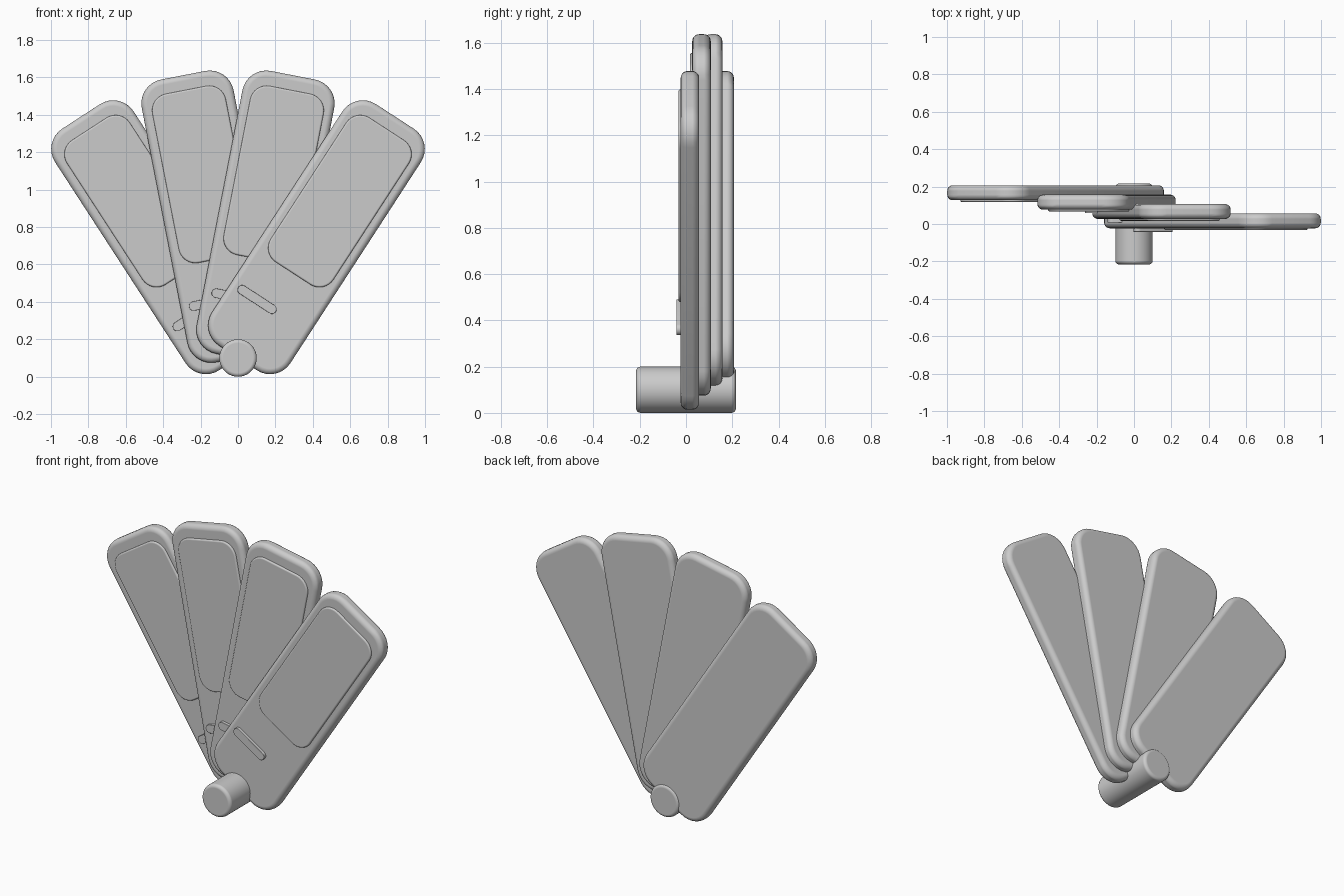
import bpy, bmesh, math
from mathutils import Matrix

if "Cube" in bpy.data.objects:
    bpy.data.objects.remove(bpy.data.objects["Cube"])

PIVOT_Z = 0.1
ANGLES = (33, 11, -11, -33)      # front blade to back blade
FRONT_Y, STEP = -0.023, 0.05


def outline(x0, x1, z0, z1, r, seg=8):
    """Rounded rectangle as a list of (x, z) points."""
    pts = []
    corners = ((x1 - r, z1 - r, 0), (x0 + r, z1 - r, 90),
               (x0 + r, z0 + r, 180), (x1 - r, z0 + r, 270))
    for cx, cz, start in corners:
        for i in range(seg + 1):
            a = math.radians(start + 90 * i / seg)
            pts.append((cx + r * math.cos(a), cz + r * math.sin(a)))
    return pts


def finish(name, bm, bevel):
    bmesh.ops.remove_doubles(bm, verts=bm.verts, dist=1e-4)
    bmesh.ops.recalc_face_normals(bm, faces=bm.faces)
    mesh = bpy.data.meshes.new(name)
    for f in bm.faces:
        f.smooth = True
    bm.to_mesh(mesh)
    bm.free()
    ob = bpy.data.objects.new(name, mesh)
    bpy.context.collection.objects.link(ob)
    mod = ob.modifiers.new("rounded_rim", 'BEVEL')
    mod.width = bevel
    mod.segments = 5
    mod.limit_method = 'ANGLE'
    mod.angle_limit = math.radians(60)
    mod.harden_normals = True
    return ob


def plate(name, rect, r, y0, y1, bevel, angle):
    """Rounded slab between y0 and y1, swung around the pivot."""
    bm = bmesh.new()
    face = bm.faces.new([bm.verts.new((x, y0, z)) for x, z in outline(*rect, r)])
    ext = bmesh.ops.extrude_face_region(bm, geom=[face], use_keep_orig=True)
    verts = [g for g in ext["geom"] if isinstance(g, bmesh.types.BMVert)]
    bmesh.ops.translate(bm, verts=verts, vec=(0, y1 - y0, 0))
    ob = finish(name, bm, bevel)
    ob.location.z = PIVOT_Z
    ob.rotation_euler.y = math.radians(angle)
    return ob


# fanned blades, each with a raised panel and a small bar
for i, angle in enumerate(ANGLES):
    y = FRONT_Y + STEP * i
    plate(f"blade_{i + 1}", (-0.25, 0.25, 0.0, 1.54), 0.13, y, y + 0.08, 0.03, angle)
    plate(f"panel_{i + 1}", (-0.2, 0.2, 0.54, 1.46), 0.09, y - 0.01, y + 0.02, 0.01, angle)
    plate(f"bar_{i + 1}", (-0.205, 0.035, 0.293, 0.343), 0.0249, y - 0.019, y + 0.02, 0.01, angle)

# pivot pin through all blades
bm = bmesh.new()
bmesh.ops.create_cone(bm, cap_ends=True, segments=48, radius1=0.1, radius2=0.1, depth=0.432,
                      matrix=Matrix.Translation((0, 0, PIVOT_Z)) @ Matrix.Rotation(math.pi / 2, 4, 'X'))
finish("pivot_pin", bm, 0.02)
